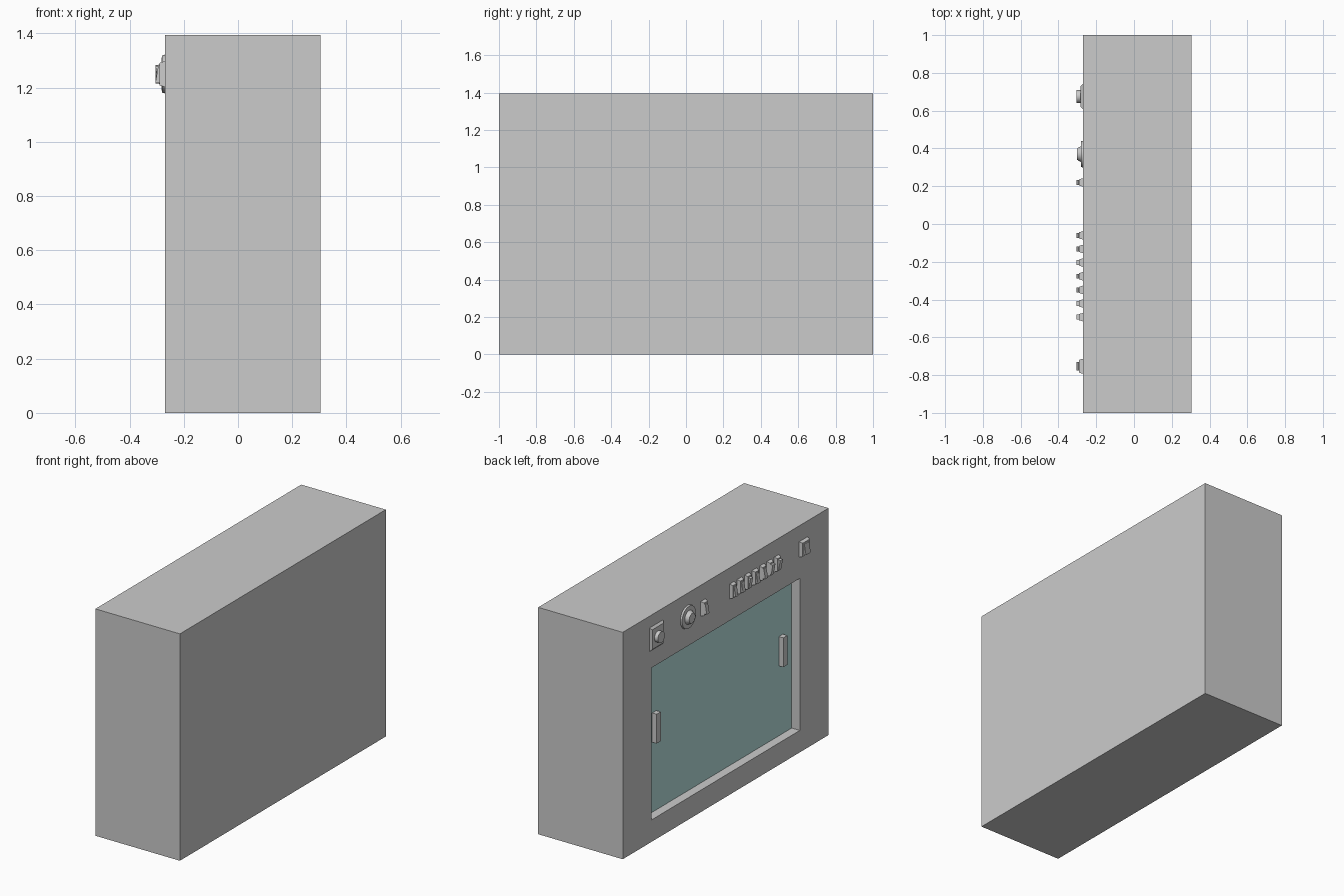
import bpy, bmesh, math
from mathutils import Matrix, Vector

if "Cube" in bpy.data.objects:
    bpy.data.objects.remove(bpy.data.objects["Cube"])

FRONT = -0.27          # x of the control face
CTRL_Z = 1.25          # height of the control row


def finish(bm, name, mat=None, smooth=False):
    bmesh.ops.recalc_face_normals(bm, faces=bm.faces)
    me = bpy.data.meshes.new(name)
    bm.to_mesh(me)
    bm.free()
    ob = bpy.data.objects.new(name, me)
    bpy.context.collection.objects.link(ob)
    if mat:
        me.materials.append(mat)
    if smooth:
        bpy.ops.object.select_all(action='DESELECT')
        ob.select_set(True)
        bpy.context.view_layer.objects.active = ob
        bpy.ops.object.shade_smooth_by_angle(angle=math.radians(35))
    return ob


def add_box(bm, x, y, z):
    """Box from (min, max) ranges."""
    size = [r[1] - r[0] for r in (x, y, z)]
    mid = Vector([(r[0] + r[1]) / 2 for r in (x, y, z)])
    m = Matrix.Translation(mid) @ Matrix.Diagonal((*size, 1))
    return bmesh.ops.create_cube(bm, size=1, matrix=m)['verts']


def add_frustum(bm, y, z, x0, x1, w, h, taper):
    """Box standing on x0 whose outer face at x1 is smaller by taper all round."""
    for v in add_box(bm, (x1, x0), (y - w / 2, y + w / 2), (z - h / 2, z + h / 2)):
        if v.co.x < (x0 + x1) / 2:
            v.co.y -= math.copysign(taper, v.co.y - y)
            v.co.z -= math.copysign(taper, v.co.z - z)


def add_knob(bm, y, z, x0, x1, r0, r1):
    """Round part along -x from x0 to x1."""
    m = Matrix.Translation(((x0 + x1) / 2, y, z)) @ Matrix.Rotation(-math.pi / 2, 4, 'Y')
    bmesh.ops.create_cone(bm, cap_ends=True, segments=32, radius1=r0, radius2=r1,
                          depth=x0 - x1, matrix=m)


def rocker_switch(name, y, w, h, rw, rh, top_out):
    """Tapered bezel with a tilted rocker."""
    bm = bmesh.new()
    add_frustum(bm, y, CTRL_Z, FRONT, -0.29, w, h, 0.006)
    for v in add_box(bm, (-0.305, -0.285), (y - rw / 2, y + rw / 2),
                     (CTRL_Z - rh / 2, CTRL_Z + rh / 2)):
        if v.co.x < -0.3 and (v.co.z > CTRL_Z) != top_out:
            v.co.x = -0.294
    finish(bm, name)


# Cabinet body with a recessed front opening
bm = bmesh.new()
add_box(bm, (FRONT, 0.305), (-1, 1), (0, 1.395))
face = min(bm.faces, key=lambda f: f.calc_center_median().x)
bmesh.ops.inset_individual(bm, faces=[face], thickness=0.2)
for v in face.verts:
    v.co.y = math.copysign(0.72, v.co.y)
    v.co.z = 1.07 if v.co.z > 0.7 else 0.135
new = bmesh.ops.extrude_discrete_faces(bm, faces=[face])['faces'][0]
bmesh.ops.translate(bm, vec=(0.075, 0, 0), verts=new.verts)
finish(bm, "cabinet_body")

# Two glass doors with handles
glass = bpy.data.materials.new("door_glass")
glass.diffuse_color = (0.48, 0.75, 0.74, 1)
glass.use_nodes = True
glass.node_tree.nodes["Principled BSDF"].inputs["Base Color"].default_value = glass.diffuse_color
for side, s in (("left", 1), ("right", -1)):
    bm = bmesh.new()
    add_box(bm, (-0.215, -0.195), sorted((0, 0.72 * s)), (0.135, 1.07))
    finish(bm, "door_" + side, glass)
    bm = bmesh.new()
    add_box(bm, (-0.245, -0.215), (0.615 * s - 0.02, 0.615 * s + 0.02), (0.565, 0.745))
    finish(bm, "door_handle_" + side)

# Square plate with round knob
bm = bmesh.new()
add_frustum(bm, 0.675, CTRL_Z, FRONT, -0.282, 0.135, 0.145, 0.012)
finish(bm, "knob_plate")
bm = bmesh.new()
add_knob(bm, 0.675, CTRL_Z, -0.28, -0.305, 0.034, 0.034)
finish(bm, "round_knob", smooth=True)

# Dial: disc with tapered knob
bm = bmesh.new()
add_knob(bm, 0.37, CTRL_Z, FRONT, -0.28, 0.071, 0.068)
add_knob(bm, 0.37, CTRL_Z, -0.28, -0.302, 0.042, 0.03)
finish(bm, "dial", smooth=True)

# Single switch, row of seven, and the wide main switch
rocker_switch("single_switch", 0.22, 0.045, 0.09, 0.026, 0.06, False)
for i in range(7):
    rocker_switch(f"row_switch_{i + 1}", -0.06 - i * 0.0722, 0.045, 0.09, 0.026, 0.06,
                  i in (2, 5, 6))
rocker_switch("main_switch", -0.753, 0.08, 0.095, 0.046, 0.065, False)
